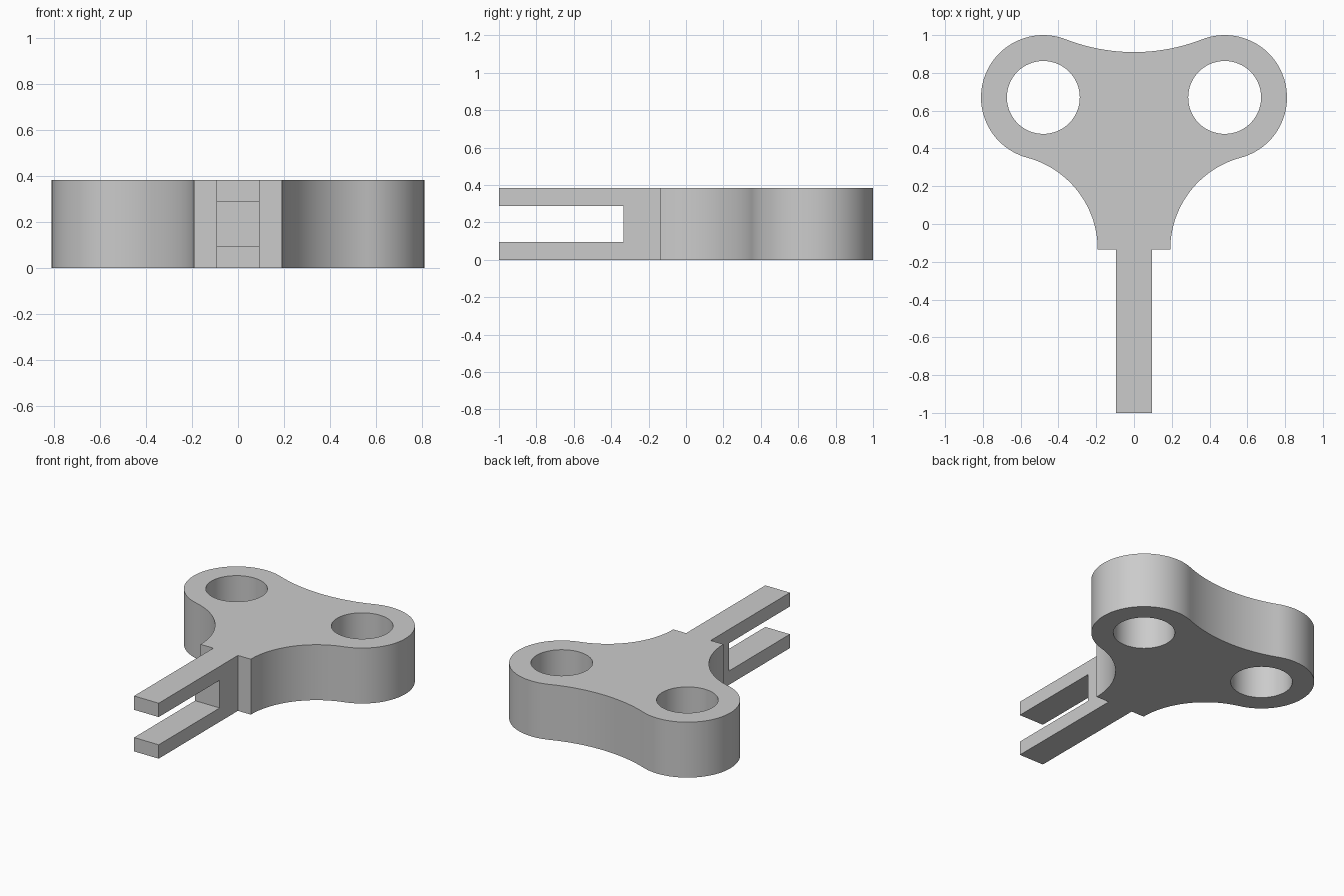
import bpy
import bmesh
from math import atan2, cos, hypot, pi, sin
from mathutils import Matrix, Vector

cube = bpy.data.objects.get("Cube")
if cube:
    bpy.data.objects.remove(cube, do_unlink=True)

HEIGHT = 0.383
LOBE, LOBE_R, HOLE_R = Vector((0.48, 0.67)), 0.33, 0.193
NECK_X, NECK_Y, SHAFT_X = 0.192, -0.135, 0.094
WAIST_Y = 0.91


def arc(centre, radius, start, end, steps):
    """Points along a circular arc, both ends included."""
    angles = [start + (end - start) * i / steps for i in range(steps + 1)]
    return [centre + radius * Vector((cos(a), sin(a))) for a in angles]


def direction(a, b):
    return atan2(b.y - a.y, b.x - a.x)


def make_object(name, bm):
    mesh = bpy.data.meshes.new(name)
    bm.to_mesh(mesh)
    bm.free()
    obj = bpy.data.objects.new(name, mesh)
    bpy.context.collection.objects.link(obj)
    return obj


def cut(target, cutter):
    """Subtract the cutter, then discard it."""
    cutter.hide_render = True
    mod = target.modifiers.new("cut", "BOOLEAN")
    mod.operation, mod.solver, mod.object = "DIFFERENCE", "EXACT", cutter
    bpy.context.view_layer.objects.active = target
    bpy.ops.object.modifier_apply(modifier=mod.name)
    bpy.data.objects.remove(cutter, do_unlink=True)


# Tangent arcs: neck flare, lobe, and the shallow dip between the lobes
dx, dy = LOBE.x - NECK_X, LOBE.y - NECK_Y
flare_r = (dx * dx + dy * dy - LOBE_R ** 2) / (2 * (dx + LOBE_R))
flare = Vector((NECK_X + flare_r, NECK_Y))
k = WAIST_Y - LOBE_R
dip = Vector((0, (LOBE.length_squared - k * k) / (2 * (LOBE.y - k))))
dip_r = dip.y - WAIST_Y

half = [Vector((SHAFT_X, -1)), Vector((SHAFT_X, NECK_Y))]
half += arc(flare, flare_r, pi, direction(flare, LOBE), 28)
half += arc(LOBE, LOBE_R, direction(LOBE, flare), direction(LOBE, dip), 48)[1:]
half += arc(dip, dip_r, direction(dip, LOBE), -pi / 2, 12)[1:]
outline = half + [Vector((-p.x, p.y)) for p in reversed(half[:-1])]

# Solid key: bow and shaft in one extruded outline
bm = bmesh.new()
face = bm.faces.new([bm.verts.new((p.x, p.y, 0)) for p in outline])
top = bmesh.ops.extrude_face_region(bm, geom=[face])["geom"]
bmesh.ops.translate(bm, vec=(0, 0, HEIGHT),
                    verts=[v for v in top if isinstance(v, bmesh.types.BMVert)])
bmesh.ops.recalc_face_normals(bm, faces=bm.faces[:])
key = make_object("winding_key", bm)

# Round finger holes
for side in (-1, 1):
    bm = bmesh.new()
    bmesh.ops.create_cone(
        bm, cap_ends=True, segments=64, radius1=HOLE_R, radius2=HOLE_R, depth=1,
        matrix=Matrix.Translation((side * LOBE.x, LOBE.y, HEIGHT / 2)))
    cut(key, make_object("hole_cutter", bm))

# Slot that splits the shaft into two prongs
bm = bmesh.new()
bmesh.ops.create_cube(
    bm, size=1, matrix=Matrix.Translation((0, -0.834, HEIGHT / 2))
    @ Matrix.Diagonal((1, 1, HEIGHT / 2, 1)))
cut(key, make_object("slot_cutter", bm))

# Plain grey finish
grey = bpy.data.materials.new("plain_grey")
grey.use_nodes = True
colour = (0.6, 0.6, 0.6, 1)
grey.diffuse_color = colour
grey.node_tree.nodes["Principled BSDF"].inputs["Base Color"].default_value = colour
key.data.materials.clear()
key.data.materials.append(grey)
for poly in key.data.polygons:
    poly.material_index = 0

bpy.ops.object.select_all(action="DESELECT")
key.select_set(True)
bpy.context.view_layer.objects.active = key
bpy.ops.object.shade_smooth_by_angle()
